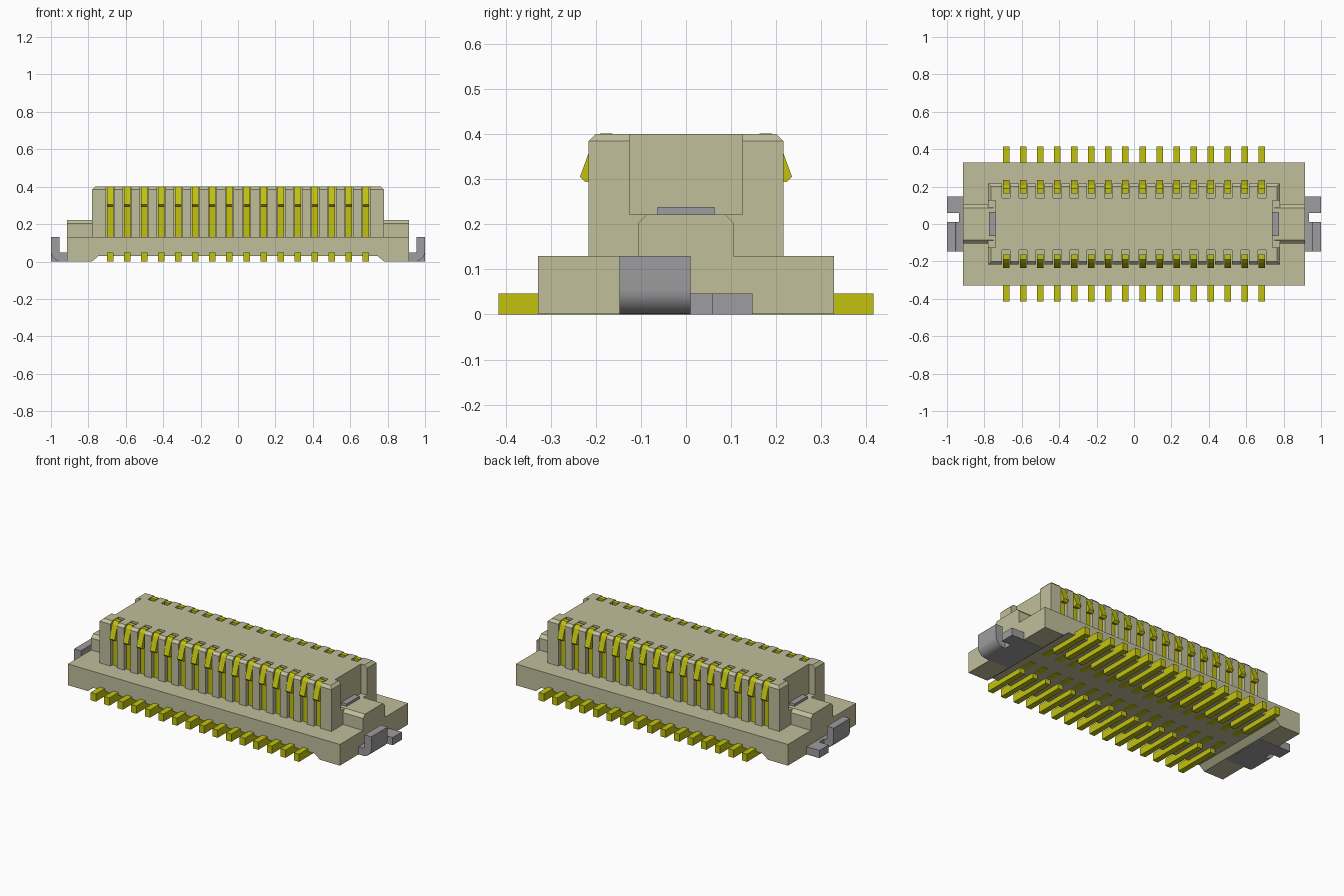
import bpy, bmesh, math
from mathutils import Vector

cube = bpy.data.objects.get("Cube")
if cube:
    bpy.data.objects.remove(cube)


def material(name, col):
    m = bpy.data.materials.new(name)
    m.diffuse_color = (*col, 1)
    m.use_nodes = True
    m.node_tree.nodes["Principled BSDF"].inputs["Base Color"].default_value = (*col, 1)
    return m


BEIGE = material("beige plastic", (0.53, 0.52, 0.33))
GOLD = material("yellow gold", (0.54, 0.54, 0.005))
GREY = material("grey metal", (0.34, 0.34, 0.35))


def add_prism(bm, profile, axis, a, b):
    """Extrude a 2D profile along x (profile is y,z) or along y (profile is x,z)."""
    def place(p, t):
        return Vector((t, p[0], p[1])) if axis == "x" else Vector((p[0], t, p[1]))
    lo = [bm.verts.new(place(p, a)) for p in profile]
    hi = [bm.verts.new(place(p, b)) for p in profile]
    n = len(profile)
    faces = [bm.faces.new(lo), bm.faces.new(hi[::-1])]
    for i in range(n):
        j = (i + 1) % n
        faces.append(bm.faces.new((lo[i], hi[i], hi[j], lo[j])))
    bmesh.ops.recalc_face_normals(bm, faces=faces)


def add_box(bm, x0, x1, y0, y1, z0, z1):
    add_prism(bm, [(x0, z0), (x1, z0), (x1, z1), (x0, z1)], "y", y0, y1)


def finish(bm, name, mat, smooth=False):
    me = bpy.data.meshes.new(name)
    bm.to_mesh(me)
    bm.free()
    me.materials.append(mat)
    ob = bpy.data.objects.new(name, me)
    bpy.context.collection.objects.link(ob)
    if smooth:
        bpy.ops.object.select_all(action="DESELECT")
        ob.select_set(True)
        bpy.context.view_layer.objects.active = ob
        bpy.ops.object.shade_smooth_by_angle(angle=math.radians(30))
    return ob


PINS = [(-7.5 + i) * 0.0912 for i in range(16)]

# Base flange with a shallow relief underneath
bm = bmesh.new()
add_prism(bm, [(-0.915, 0.001), (-0.78, 0.001), (-0.745, 0.03), (0.745, 0.03),
               (0.78, 0.001), (0.915, 0.001), (0.915, 0.13), (-0.915, 0.13)],
          "y", -0.328, 0.328)
finish(bm, "base_flange", BEIGE)

# Raised housing with chamfered top rim
bm = bmesh.new()
add_box(bm, -0.78, 0.78, -0.216, 0.216, 0.12, 0.40)
rim = [e for e in bm.edges if all(v.co.z > 0.39 for v in e.verts)]
bmesh.ops.bevel(bm, geom=rim, offset=0.016, segments=1, affect="EDGES")
housing = finish(bm, "housing", BEIGE)

# Contact slots and end notches cut from the housing
bm = bmesh.new()
for s in (-1, 1):
    for x in PINS:
        y0, y1 = sorted((s * 0.14, s * 0.3))
        add_box(bm, x - 0.022, x + 0.022, y0, y1, 0.125, 0.5)
    x0, x1 = sorted((s * 0.74, s * 0.9))
    add_box(bm, x0, x1, -0.125, 0.125, 0.221, 0.5)
cutter = finish(bm, "slot_cutter", BEIGE)
cutter.hide_render = True
mod = housing.modifiers.new("slots", "BOOLEAN")
mod.operation = "DIFFERENCE"
mod.solver = "EXACT"
mod.object = cutter
bpy.context.view_layer.objects.active = housing
bpy.ops.object.modifier_apply(modifier=mod.name)
bpy.data.objects.remove(cutter)

# Contacts: solder foot, upright strip with a latch bump, underside strip
for s, side in ((-1, "front"), (1, "back")):
    bm = bmesh.new()
    outline = [(0.415, 0), (0.415, 0.047), (0.198, 0.047), (0.198, 0.30), (0.222, 0.293),
               (0.235, 0.305), (0.206, 0.385), (0.19, 0.401), (0.163, 0.401),
               (0.163, 0.047), (0.14, 0.047), (0.14, 0)]
    outline = [(s * y, z) for y, z in outline]
    for x in PINS:
        add_prism(bm, outline, "x", x - 0.0175, x + 0.0175)
        y0, y1 = sorted((s * 0.05, s * 0.12))
        add_box(bm, x - 0.0175, x + 0.0175, y0, y1, 0.026, 0.034)
    finish(bm, side + "_contacts", GOLD)

# End parts, mirrored in x
for s, side in ((1, "left"), (-1, "right")):
    # Chamfered key block
    bm = bmesh.new()
    x0, x1 = sorted((s * 0.75, s * 0.915))
    add_prism(bm, [(-0.105, 0.12), (0.105, 0.12), (0.105, 0.203), (0.086, 0.222),
                   (-0.086, 0.222), (-0.105, 0.203)], "x", x0, x1)
    finish(bm, side + "_key_block", BEIGE)

    # Metal tab in the end notch
    bm = bmesh.new()
    x0, x1 = sorted((s * 0.732, s * 0.775))
    add_box(bm, x0, x1, -0.063, 0.063, 0.2, 0.238)
    finish(bm, side + "_metal_tab", GREY)

    # Hold-down clip: bent upright, flat prong and joining plate
    bm = bmesh.new()

    def arc(cx, cz, r, steps):
        return [(cx + r * math.sin(t * math.pi / 2 / steps),
                 cz - r * math.cos(t * math.pi / 2 / steps)) for t in range(steps + 1)]
    bend = [(0.79, 0)] + arc(0.945, 0.055, 0.055, 8) + [(1.0, 0.13), (0.955, 0.13)]
    bend += arc(0.945, 0.057, 0.010, 3)[::-1] + [(0.79, 0.047)]
    add_prism(bm, [(s * x, z) for x, z in bend], "y", -0.147, 0.01)
    for a, b, y0, y1 in ((0.79, 0.935, 0.01, 0.058), (0.79, 1.0, 0.058, 0.147)):
        x0, x1 = sorted((s * a, s * b))
        add_box(bm, x0, x1, y0, y1, 0, 0.047)
    finish(bm, side + "_clip", GREY, smooth=True)
